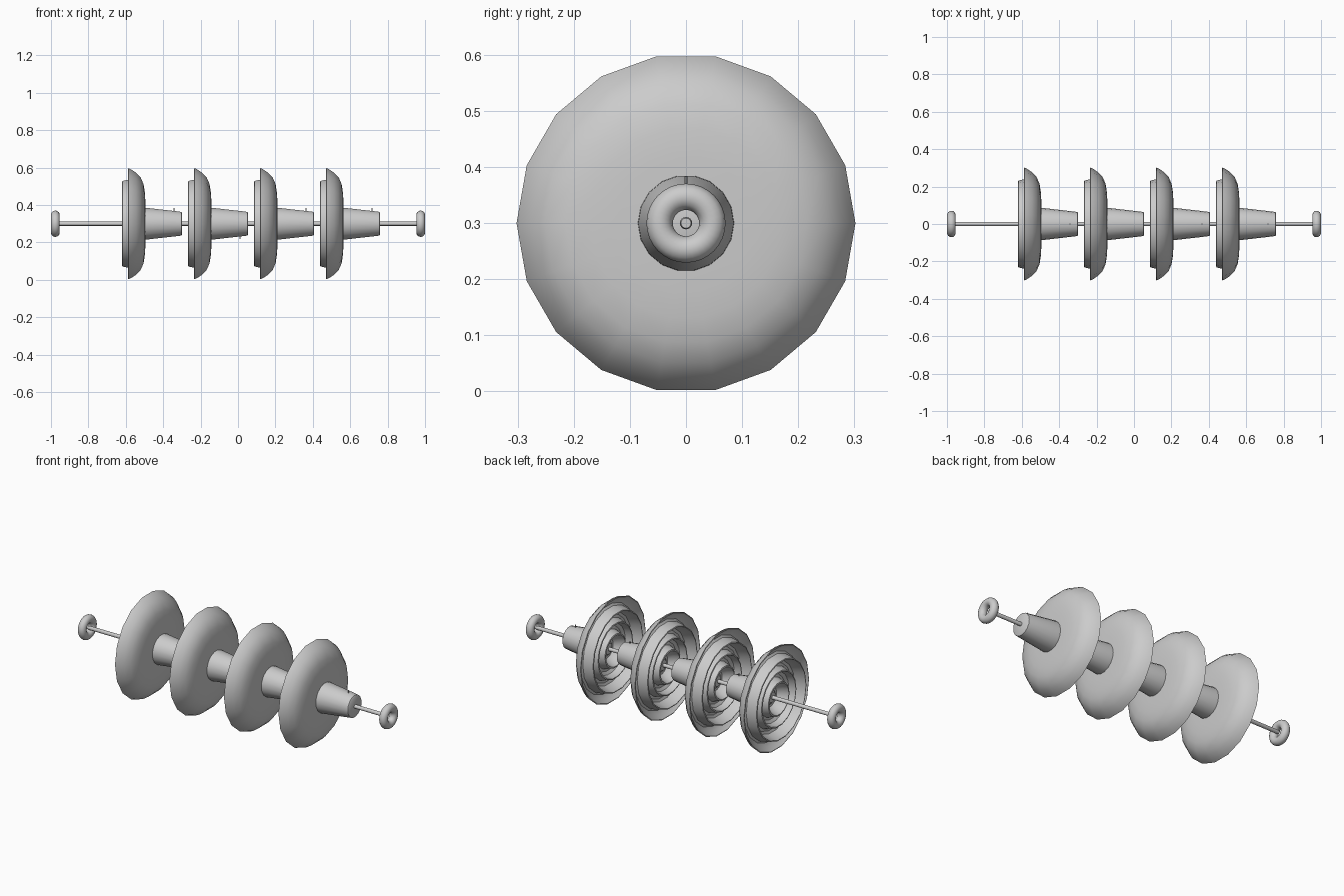
import bpy, bmesh, math

if "Cube" in bpy.data.objects:
    bpy.data.objects.remove(bpy.data.objects["Cube"])

AXIS_Z = 0.3
SPACING = 0.353
FIRST_X = -0.62


def finish(obj, angle=35):
    bpy.ops.object.select_all(action='DESELECT')
    obj.select_set(True)
    bpy.context.view_layer.objects.active = obj
    bpy.ops.object.shade_smooth_by_angle(angle=math.radians(angle))
    return obj


def lathe(name, profile, x, sides=18):
    """Revolve (x, radius) points around the x axis."""
    bm = bmesh.new()
    rings = []
    for px, r in profile:
        rings.append([bm.verts.new((px, r * math.cos(2 * math.pi * i / sides),
                                    r * math.sin(2 * math.pi * i / sides)))
                      for i in range(sides)])
    for a, b in zip(rings, rings[1:]):
        for i in range(sides):
            j = (i + 1) % sides
            bm.faces.new((a[i], a[j], b[j], b[i]))
    bmesh.ops.remove_doubles(bm, verts=bm.verts, dist=1e-5)
    bmesh.ops.recalc_face_normals(bm, faces=bm.faces)
    mesh = bpy.data.meshes.new(name)
    bm.to_mesh(mesh)
    bm.free()
    obj = bpy.data.objects.new(name, mesh)
    obj.location = (x, 0, AXIS_Z)
    bpy.context.collection.objects.link(obj)
    return finish(obj)


# Bell disc: domed outside, ribbed underside
disc_profile = [
    (0.125, 0), (0.125, 0.12), (0.122, 0.17), (0.115, 0.215), (0.099, 0.252),
    (0.075, 0.277), (0.05, 0.294), (0.034, 0.302), (0.032, 0.297),
    (0.058, 0.275), (0.068, 0.255), (0.06, 0.243),
    (0.028, 0.238), (0.002, 0.232), (0.0, 0.226), (0.03, 0.218),
    (0.06, 0.205), (0.066, 0.19), (0.06, 0.175),
    (0.018, 0.162), (0.016, 0.155), (0.055, 0.145),
    (0.066, 0.128), (0.06, 0.112),
    (0.018, 0.098), (0.016, 0.09), (0.05, 0.078), (0.075, 0.06), (0.075, 0.045),
    (0.06, 0.03), (0.055, 0),
]
# Tapered metal cap
cap_profile = [(0.12, 0), (0.12, 0.086), (0.14, 0.085), (0.305, 0.066),
               (0.317, 0.064), (0.321, 0.058), (0.321, 0)]

for n in range(4):
    x = FIRST_X + n * SPACING
    lathe(f"bell_disc_{n + 1}", disc_profile, x)
    lathe(f"cap_{n + 1}", cap_profile, x)
    # Small locking pin through the cap (second one hangs downward)
    side = -1 if n == 1 else 1
    bpy.ops.mesh.primitive_cylinder_add(
        vertices=8, radius=0.003, depth=0.04,
        location=(x + 0.277, 0, AXIS_Z + side * 0.063))
    bpy.context.object.name = f"locking_pin_{n + 1}"
    finish(bpy.context.object)

# Centre rod
lathe("centre_rod", [(-0.97, 0), (-0.97, 0.009), (-0.96, 0.011), (0.96, 0.011),
                     (0.97, 0.009), (0.97, 0)], 0, 16)

# End rings
for label, s in (("left", -1), ("right", 1)):
    bpy.ops.mesh.primitive_torus_add(
        major_radius=0.047, minor_radius=0.0235, major_segments=32,
        minor_segments=14, location=(s * 0.9765, 0, AXIS_Z),
        rotation=(0, math.pi / 2, 0))
    bpy.context.object.name = f"end_ring_{label}"
    finish(bpy.context.object)
